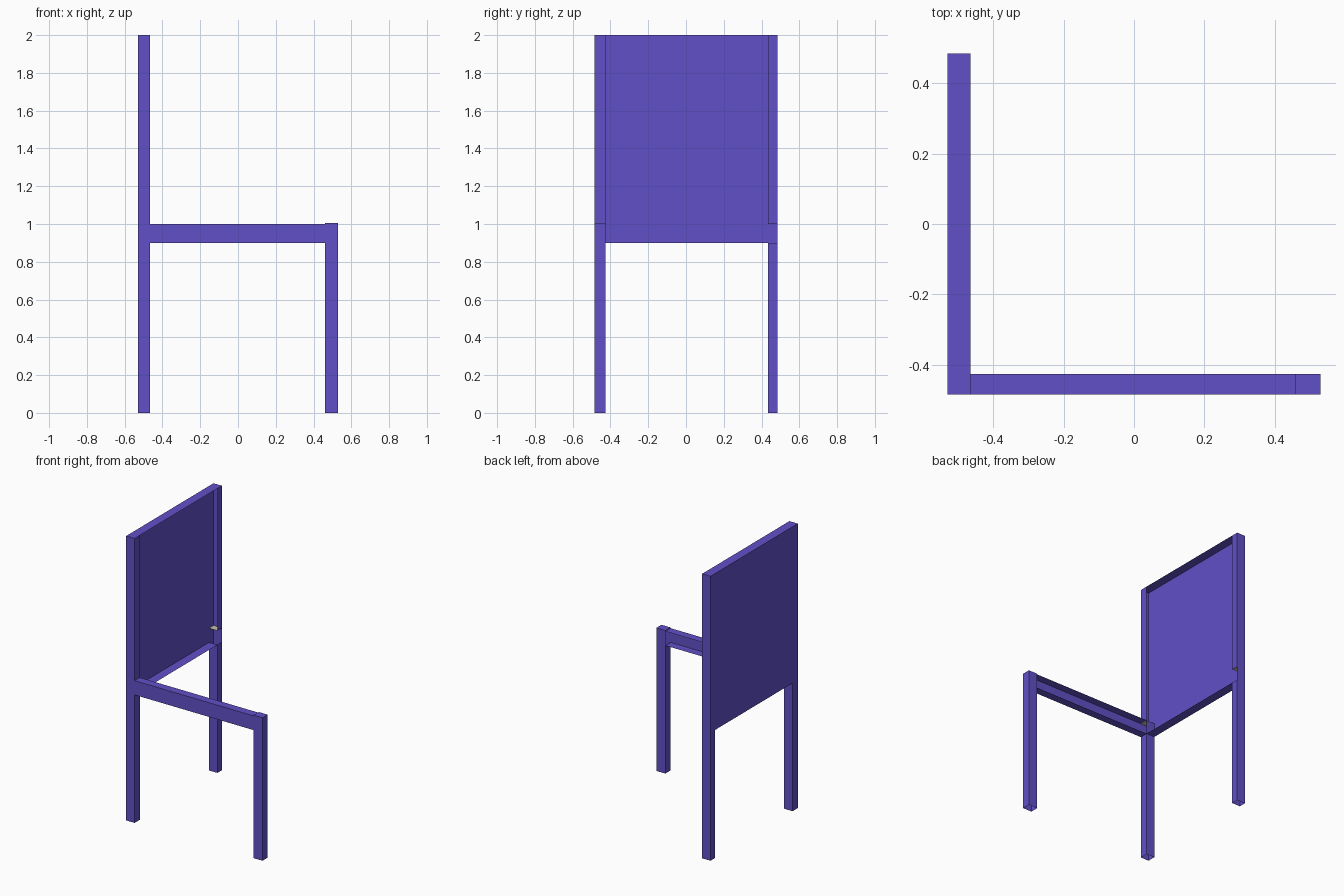
import bpy

if "Cube" in bpy.data.objects:
    bpy.data.objects.remove(bpy.data.objects["Cube"])

CORNERS = {  # face loops of a box, counter-clockwise seen from outside
    "left": ((0, 1, 0), (0, 0, 0), (0, 0, 1), (0, 1, 1)),
    "right": ((1, 0, 0), (1, 1, 0), (1, 1, 1), (1, 0, 1)),
    "front": ((0, 0, 0), (1, 0, 0), (1, 0, 1), (0, 0, 1)),
    "back": ((1, 1, 0), (0, 1, 0), (0, 1, 1), (1, 1, 1)),
    "bottom": ((0, 1, 0), (1, 1, 0), (1, 0, 0), (0, 0, 0)),
    "top": ((0, 0, 1), (1, 0, 1), (1, 1, 1), (0, 1, 1)),
}


def material(name, color):
    mat = bpy.data.materials.new(name)
    mat.diffuse_color = color
    mat.use_nodes = True
    mat.node_tree.nodes["Principled BSDF"].inputs["Base Color"].default_value = mat.diffuse_color
    return mat


PURPLE = material("purple", (0.12, 0.08, 0.57, 1))
BEIGE = material("beige", (0.6, 0.55, 0.4, 1))


def shell(name, xs, ys, zs, sides, mat=PURPLE):
    """Thin-walled box with only the named sides."""
    verts, faces = [], []
    for side in sides.split():
        faces.append(range(len(verts), len(verts) + 4))
        verts += [(xs[i], ys[j], zs[k]) for i, j, k in CORNERS[side]]
    mesh = bpy.data.meshes.new(name)
    mesh.from_pydata(verts, [], [tuple(f) for f in faces])
    mesh.materials.append(mat)
    obj = bpy.data.objects.new(name, mesh)
    bpy.context.collection.objects.link(obj)


BACK = (-0.53, -0.465)
FRONT = (0.46, 0.53)
NEAR = (-0.485, -0.427)
FAR = (0.435, 0.485)
RAIL = (0.9, 1.0)

# hollow legs, open at the floor
shell("back_leg_near", BACK, NEAR, (0, 0.9), "left right front back")
shell("back_leg_far", BACK, FAR, (0, 0.9), "left right front back")
shell("front_leg", FRONT, NEAR, (0, 0.9), "left right front back")
shell("front_leg_head", FRONT, NEAR, (0.9, 1.005), "right front back top")

# backrest: rear skin, top and bottom edges, open towards the seat
shell("backrest", BACK, (NEAR[0], FAR[1]), (0.9, 2), "left front back top")
shell("backrest_lower_edge", BACK, (NEAR[1], FAR[0]), (0.9, 2), "bottom")

# front faces of the backrest posts
for name, ys in (("near", NEAR), ("far", FAR)):
    shell("backrest_post_" + name, BACK, ys, (1, 2), "right")
    shell("post_cap_" + name, BACK, ys, (1, 2), "bottom", BEIGE)

# side rail, open on its inner side
shell("side_rail", (BACK[1], FRONT[0]), NEAR, RAIL, "front top bottom")
shell("side_rail_end", BACK, NEAR, RAIL, "back")
